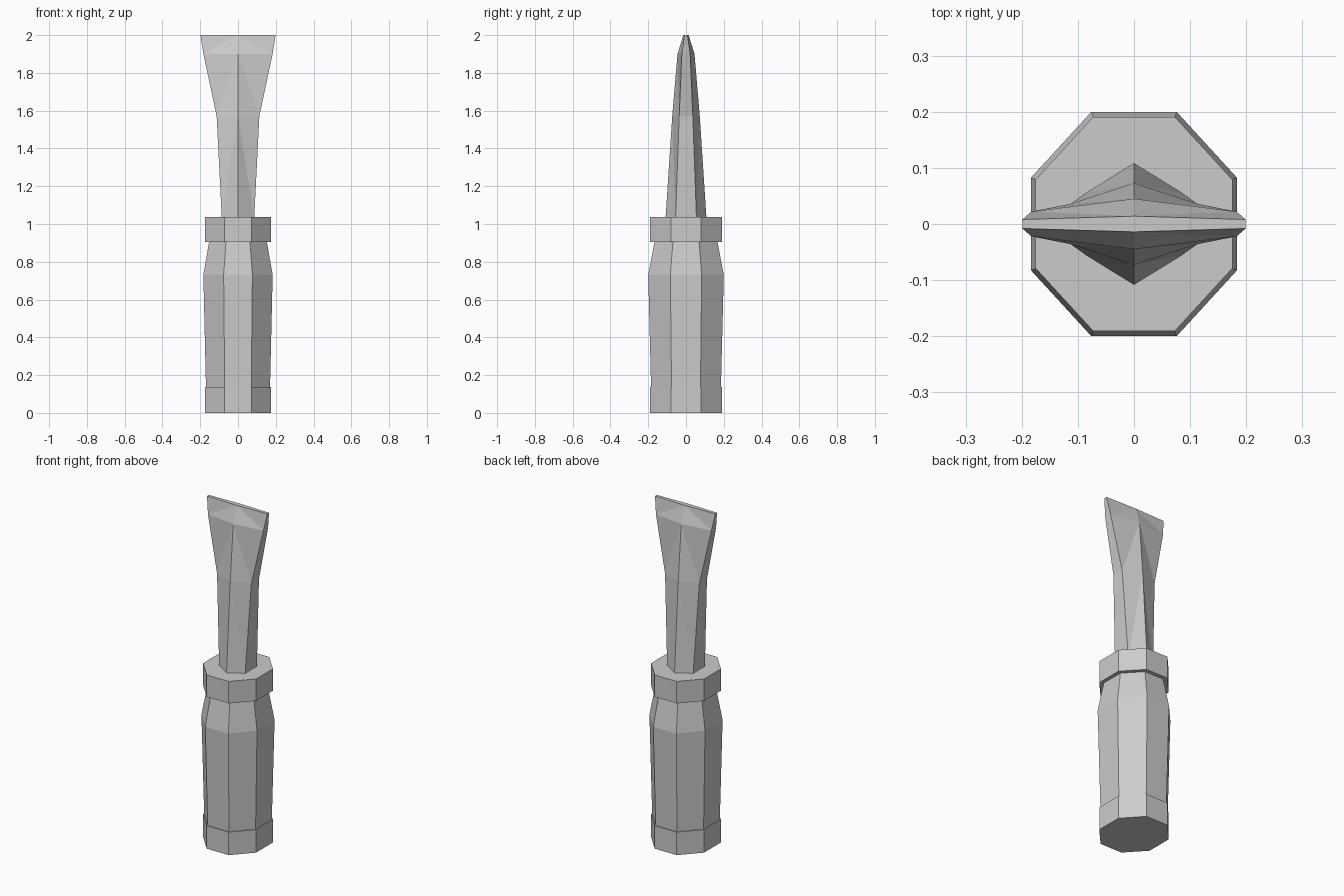
import bpy, bmesh, math

cube = bpy.data.objects.get("Cube")
if cube:
    bpy.data.objects.remove(cube, do_unlink=True)

# One grey material for the whole tool
GREY = (0.6, 0.6, 0.6, 1.0)
grey = bpy.data.materials.new("plain grey")
grey.use_nodes = True
grey.diffuse_color = GREY
grey.node_tree.nodes["Principled BSDF"].inputs["Base Color"].default_value = GREY


def loft(name, sections, close_bottom=True, close_top=True, ridges=()):
    """Skin a stack of (z, outline) sections; ridges lists the points kept as
    upper ends of the diagonals where the twisted quads are split."""
    bm = bmesh.new()
    rings = [[bm.verts.new((x, y, z)) for x, y in outline] for z, outline in sections]
    n = len(rings[0])
    for low, high in zip(rings, rings[1:]):
        for i in range(n):
            j = (i + 1) % n
            if i in ridges:
                bm.faces.new((low[i], low[j], high[i]))
                bm.faces.new((low[j], high[j], high[i]))
            elif j in ridges:
                bm.faces.new((low[i], low[j], high[j]))
                bm.faces.new((low[i], high[j], high[i]))
            else:
                bm.faces.new((low[i], low[j], high[j], high[i]))
    if close_bottom:
        bm.faces.new(rings[0][::-1])
    if close_top:
        bm.faces.new(rings[-1])
    mesh = bpy.data.meshes.new(name)
    bm.to_mesh(mesh)
    bm.free()
    mesh.materials.append(grey)
    obj = bpy.data.objects.new(name, mesh)
    bpy.context.collection.objects.link(obj)
    return obj


def octagon(half_depth):
    """Slightly narrowed octagon with a flat side to the front."""
    r = half_depth / math.cos(math.pi / 8)
    angles = [math.pi * (2 * i + 1) / 8 for i in range(8)]
    return [(0.917 * r * math.cos(a), r * math.sin(a)) for a in angles]


def blade_section(half_width, edge, ridge):
    """Flattened hexagon with a central ridge front and back."""
    return [(half_width, -edge), (half_width, edge), (0, ridge),
            (-half_width, edge), (-half_width, -edge), (0, -ridge)]


# Grip: end cap, tapered handle, collar
loft("end_cap", [(0, octagon(0.191)), (0.137, octagon(0.191))])
loft("handle", [(0.137, octagon(0.185)), (0.73, octagon(0.2)), (0.905, octagon(0.167))],
     close_bottom=False, close_top=False)
loft("collar", [(0.905, octagon(0.191)), (1.036, octagon(0.191))])

# Blade: ridged shaft flaring to a thin chisel edge
loft("blade", [
    (1.036, blade_section(0.086, 0.055, 0.108)),
    (1.57, blade_section(0.113, 0.036, 0.073)),
    (1.9, blade_section(0.183, 0.022, 0.045)),
    (2.0, blade_section(0.199, 0.008, 0.014)),
], close_bottom=False, ridges=(2, 5))
